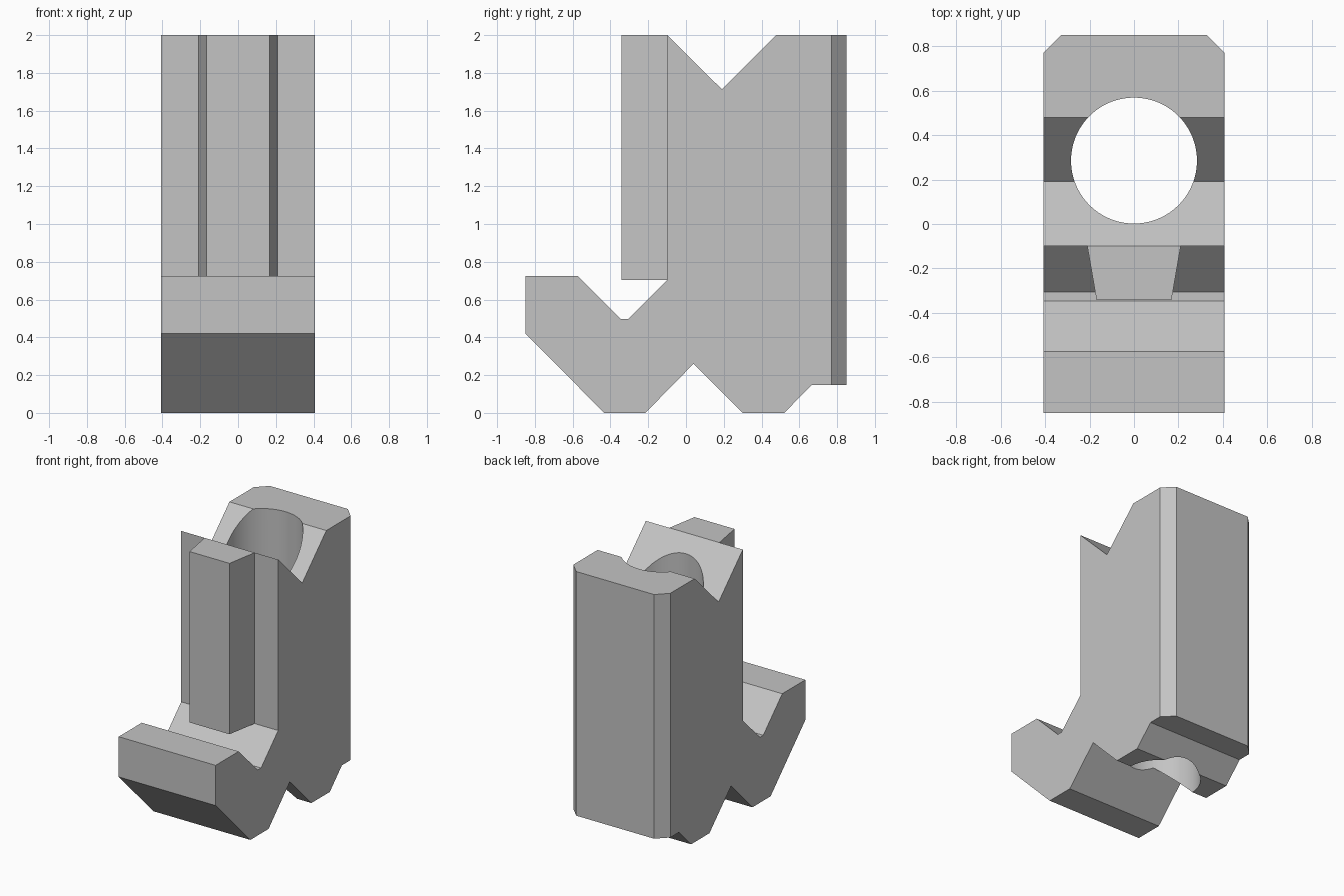
import bpy, bmesh
from mathutils import Vector

if "Cube" in bpy.data.objects:
    bpy.data.objects.remove(bpy.data.objects["Cube"], do_unlink=True)

HALF_WIDTH = 0.407
HOLE_Y, HOLE_R = 0.285, 0.283

grey = bpy.data.materials.new("plain grey")
grey.use_nodes = True
colour = (0.55, 0.55, 0.55, 1)
grey.diffuse_color = colour
grey.node_tree.nodes["Principled BSDF"].inputs["Base Color"].default_value = colour


def prism(name, outline, direction, edit=None):
    """Extrude a closed outline along a direction into a solid object."""
    bm = bmesh.new()
    face = bm.faces.new([bm.verts.new(p) for p in outline])
    result = bmesh.ops.extrude_face_region(bm, geom=[face], use_keep_orig=True)
    moved = [g for g in result["geom"] if isinstance(g, bmesh.types.BMVert)]
    bmesh.ops.translate(bm, verts=moved, vec=Vector(direction))
    bmesh.ops.recalc_face_normals(bm, faces=bm.faces[:])
    if edit:
        edit(bm)
    mesh = bpy.data.meshes.new(name)
    bm.to_mesh(mesh)
    bm.free()
    mesh.materials.append(grey)
    obj = bpy.data.objects.new(name, mesh)
    bpy.context.collection.objects.link(obj)
    return obj


def chamfer_back(bm):
    """Cut the two upright corners at the back."""
    edges = [e for e in bm.edges
             if all(v.co.y > 0.84 for v in e.verts)
             and abs(e.verts[0].co.z - e.verts[1].co.z) > 1]
    bmesh.ops.bevel(bm, geom=edges, offset=0.08, offset_type='OFFSET',
                    segments=1, affect='EDGES')


# Body: side profile with hook, notched foot and V groove on top
profile = [(-0.85, 0.42), (-0.433, 0), (-0.215, 0), (0.04, 0.26), (0.30, 0),
           (0.52, 0), (0.665, 0.147), (0.85, 0.147), (0.85, 2), (0.478, 2),
           (0.19, 1.713), (-0.1, 2), (-0.1, 0.703), (-0.305, 0.497),
           (-0.345, 0.497), (-0.573, 0.725), (-0.85, 0.725)]
body = prism("body", [(-HALF_WIDTH, y, z) for y, z in profile],
             (2 * HALF_WIDTH, 0, 0), chamfer_back)

# Upright bore through the body
bpy.ops.mesh.primitive_cylinder_add(vertices=96, radius=HOLE_R, depth=2.4,
                                    location=(0, HOLE_Y, 1))
cutter = bpy.context.object
cutter.name = "bore_cutter"
cutter.data.materials.append(grey)
bore = body.modifiers.new("bore", 'BOOLEAN')
bore.operation = 'DIFFERENCE'
bore.solver = 'EXACT'
bore.object = cutter
bpy.ops.object.select_all(action='DESELECT')
body.select_set(True)
bpy.context.view_layer.objects.active = body
bpy.ops.object.modifier_apply(modifier=bore.name)
bpy.data.objects.remove(cutter, do_unlink=True)
bpy.ops.object.shade_smooth_by_angle()

# Tapered rail on the front
rail = [(-0.21, -0.1), (-0.168, -0.342), (0.168, -0.342), (0.21, -0.1)]
prism("front_rail", [(x, y, 0.703) for x, y in rail], (0, 0, 1.297))
